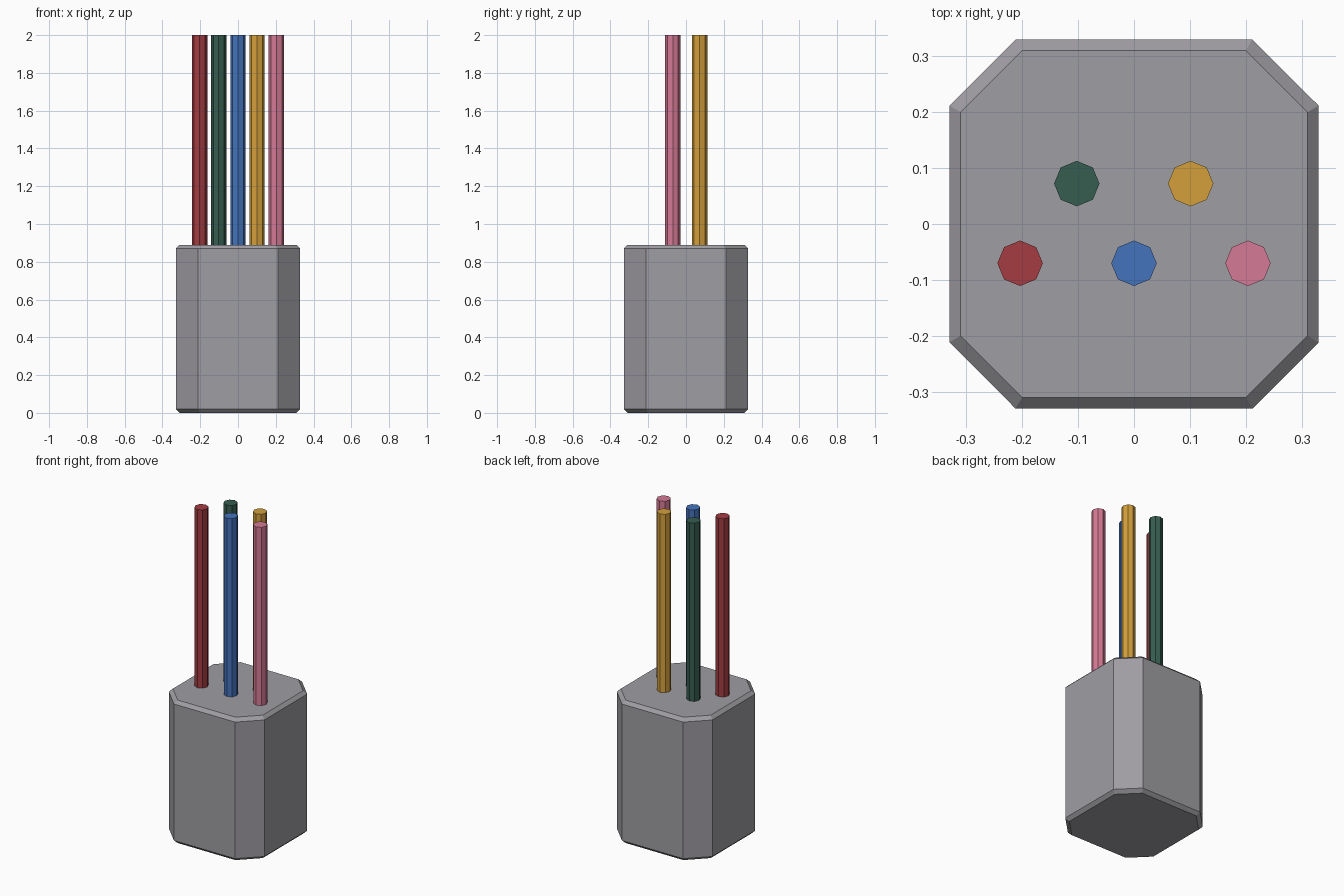
import bpy, bmesh, math

if "Cube" in bpy.data.objects:
    bpy.data.objects.remove(bpy.data.objects["Cube"])


def material(name, rgb):
    # sRGB 0-255 to linear
    lin = [(c / 255 / 12.92) if c < 11 else ((c / 255 + 0.055) / 1.055) ** 2.4 for c in rgb]
    m = bpy.data.materials.new(name)
    m.diffuse_color = (*lin, 1)
    m.use_nodes = True
    m.node_tree.nodes["Principled BSDF"].inputs["Base Color"].default_value = m.diffuse_color
    return m


def loft(name, rings, mat):
    """Skin a stack of equal-length rings and cap both ends."""
    bm = bmesh.new()
    loops = [[bm.verts.new(p) for p in ring] for ring in rings]
    n = len(loops[0])
    for a, b in zip(loops, loops[1:]):
        for i in range(n):
            j = (i + 1) % n
            bm.faces.new((a[i], a[j], b[j], b[i]))
    bm.faces.new(loops[0][::-1])
    bm.faces.new(loops[-1])
    bmesh.ops.recalc_face_normals(bm, faces=bm.faces)
    me = bpy.data.meshes.new(name)
    bm.to_mesh(me)
    bm.free()
    me.materials.append(mat)
    ob = bpy.data.objects.new(name, me)
    bpy.context.collection.objects.link(ob)
    return ob


def cut_square(half, flat, z):
    """Square outline with cut corners."""
    h, f = half, flat
    return [(x, y, z) for x, y in ((h, -f), (h, f), (f, h), (-f, h),
                                   (-h, f), (-h, -f), (-f, -h), (f, -h))]


def octagon(x, y, r, z):
    return [(x + r * math.cos(i * math.pi / 4), y + r * math.sin(i * math.pi / 4), z)
            for i in range(8)]


# Housing: cut-corner block with bevelled top and bottom rims
HEIGHT, RIM = 0.89, 0.02
loft("housing", [cut_square(0.309, 0.199, 0),
                 cut_square(0.329, 0.211, RIM),
                 cut_square(0.329, 0.211, HEIGHT - RIM),
                 cut_square(0.309, 0.199, HEIGHT)],
     material("grey", (159, 157, 162)))

# Five coloured rods in two staggered rows
rods = [("red", -0.203, -0.07, (163, 60, 66)),
        ("green", -0.102, 0.072, (54, 93, 80)),
        ("blue", 0.0, -0.07, (68, 115, 188)),
        ("yellow", 0.101, 0.072, (212, 160, 60)),
        ("pink", 0.203, -0.07, (213, 122, 149))]
for colour, x, y, rgb in rods:
    loft(colour + "_rod", [octagon(x, y, 0.0405, HEIGHT - 0.01), octagon(x, y, 0.0405, 2.0)],
         material(colour, rgb))
